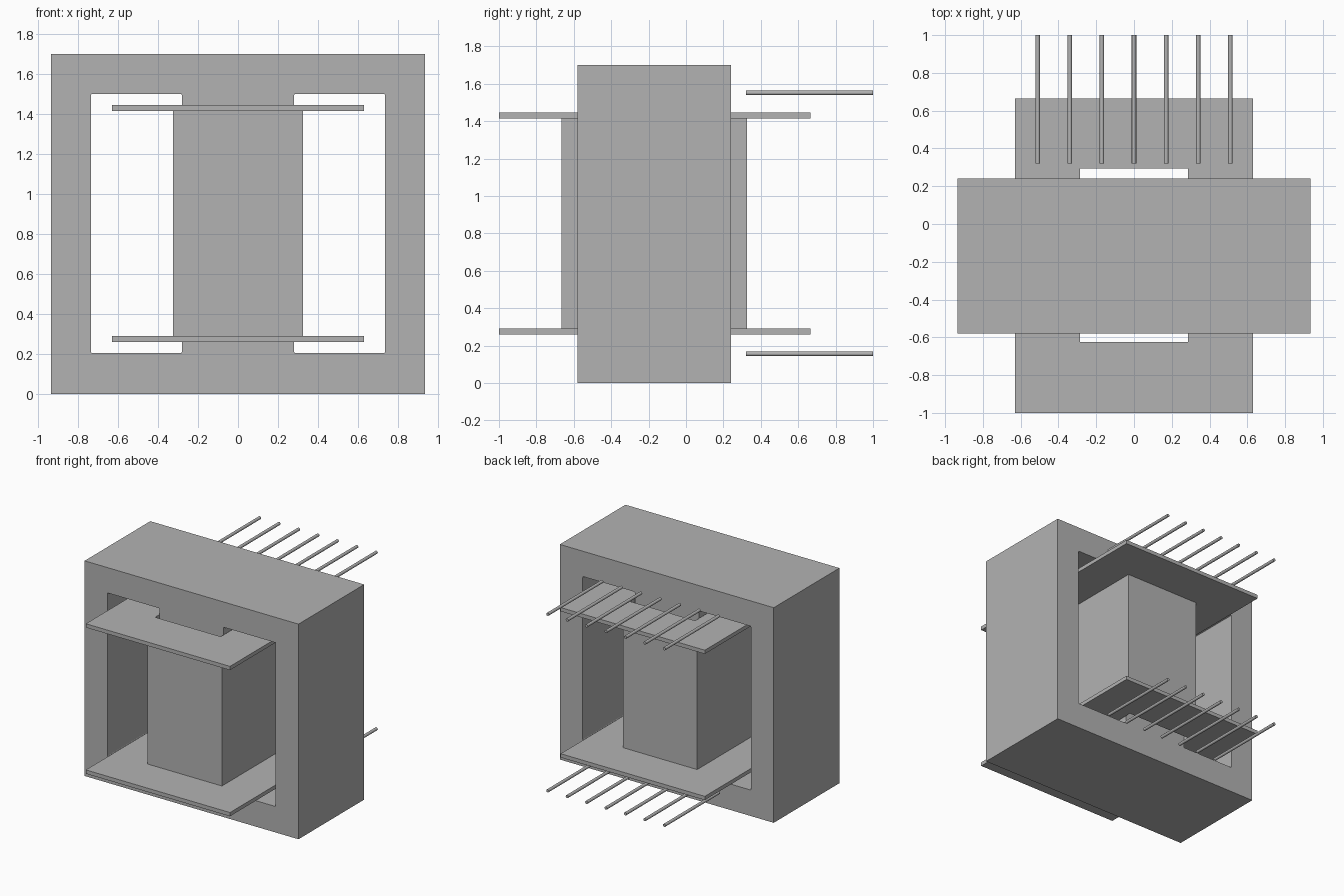
import bpy
import bmesh
from mathutils import Matrix, Vector

default = bpy.data.objects.get("Cube")
if default:
    bpy.data.objects.remove(default, do_unlink=True)

grey = bpy.data.materials.new("plain grey")
grey.use_nodes = True
GREY = (0.45, 0.45, 0.45, 1)
grey.diffuse_color = GREY
grey.node_tree.nodes["Principled BSDF"].inputs["Base Color"].default_value = GREY


def finish(name, bm):
    mesh = bpy.data.meshes.new(name)
    bm.to_mesh(mesh)
    bm.free()
    mesh.materials.append(grey)
    obj = bpy.data.objects.new(name, mesh)
    bpy.context.collection.objects.link(obj)
    return obj


def box(name, x, y, z, chamfer=0):
    """Box from (low, high) pairs, optionally with chamfered edges along y."""
    bm = bmesh.new()
    low, high = (Vector(c) for c in zip(x, y, z))
    place = Matrix.Translation((low + high) / 2) @ Matrix.Diagonal((*(high - low), 1))
    bmesh.ops.create_cube(bm, size=1, matrix=place)
    if chamfer:
        along_y = [e for e in bm.edges
                   if abs(e.verts[0].co.y - e.verts[1].co.y) > chamfer]
        bmesh.ops.bevel(bm, geom=along_y, offset=chamfer, segments=2,
                        profile=0.5, affect='EDGES')
    return finish(name, bm)


def combine(target, tool, operation):
    mod = target.modifiers.new(operation.lower(), 'BOOLEAN')
    mod.operation = operation
    mod.solver = 'EXACT'
    mod.object = tool
    bpy.context.view_layer.objects.active = target
    bpy.ops.object.modifier_apply(modifier=mod.name)
    bpy.data.objects.remove(tool, do_unlink=True)


# Laminated core: a block with a window on each side of the centre leg
core = box("core", (-0.935, 0.935), (-0.58, 0.24), (0, 1.7))
for side in (-1, 1):
    window_x = sorted((side * 0.28, side * 0.735))
    window = box("window_cutter", window_x, (-0.8, 0.5), (0.205, 1.5), 0.007)
    combine(core, window, 'DIFFERENCE')

# Bobbin: a tube with two flanges, hollow right through for the centre leg
bobbin = box("bobbin", (-0.325, 0.325), (-0.665, 0.325), (0.275, 1.43))
for z in (0.26, 1.415):
    flange = box("flange", (-0.63, 0.63), (-1, 0.665), (z, z + 0.03))
    combine(bobbin, flange, 'UNION')
bore = box("bore_cutter", (-0.287, 0.287), (-0.625, 0.295), (0, 1.7))
combine(bobbin, bore, 'DIFFERENCE')

# Two rows of seven terminal pins pointing backwards
for row, z in (("lower", 0.156), ("upper", 1.551)):
    for i in range(7):
        bm = bmesh.new()
        place = Matrix.Translation(((i - 3) * 0.17, 0.66, z)) @ Matrix.Rotation(1.570796, 4, 'X')
        bmesh.ops.create_cone(bm, cap_ends=True, segments=12, radius1=0.012,
                              radius2=0.012, depth=0.68, matrix=place)
        pin = finish(f"{row}_pin_{i + 1}", bm)
        pin.data.shade_smooth()
        pin.data.set_sharp_from_angle(angle=0.7)
